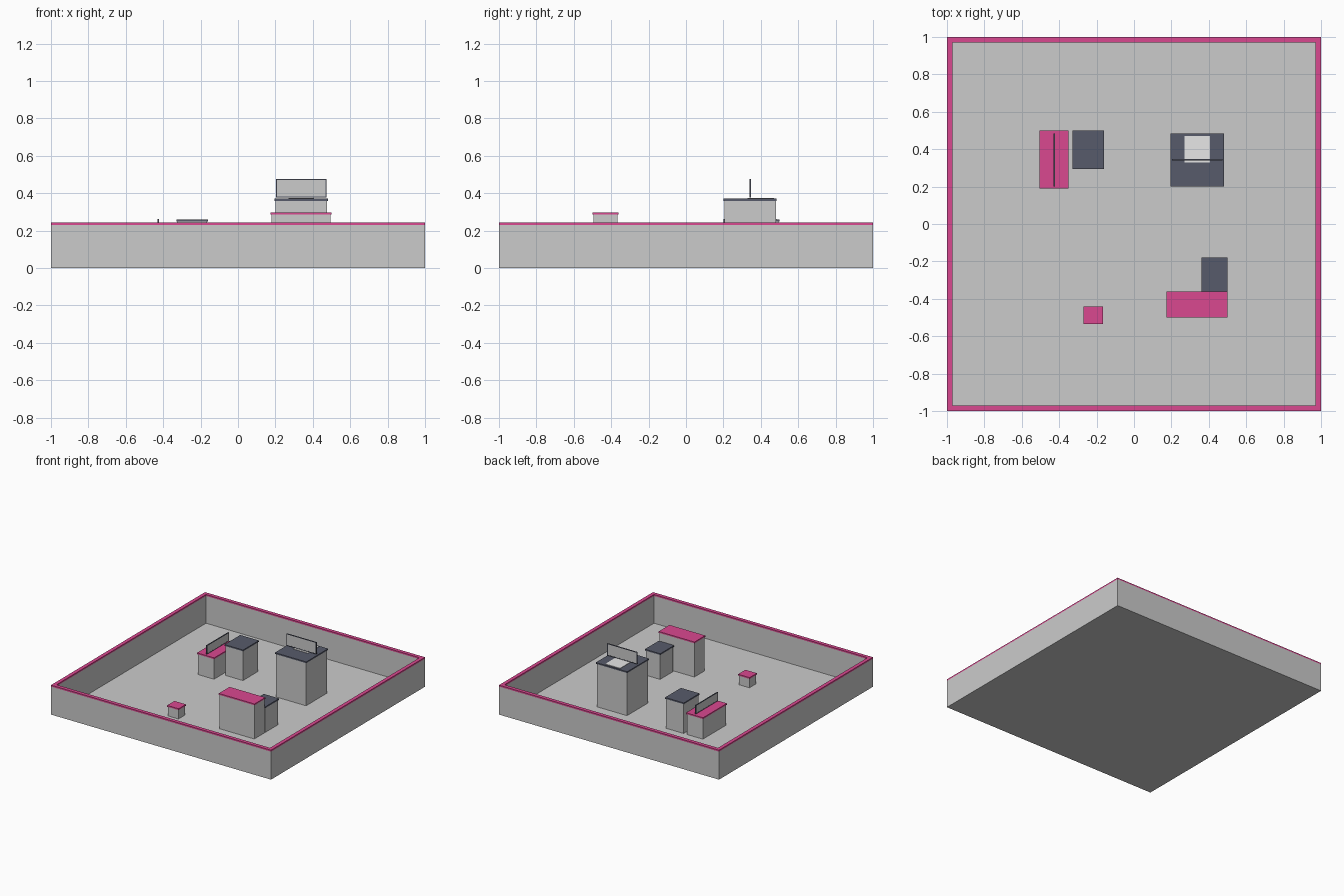
import bpy

cube = bpy.data.objects.get("Cube")
if cube:
    bpy.data.objects.remove(cube, do_unlink=True)


def material(name, r, g, b):
    m = bpy.data.materials.new(name)
    m.use_nodes = True
    m.diffuse_color = (r, g, b, 1)
    m.node_tree.nodes["Principled BSDF"].inputs["Base Color"].default_value = (r, g, b, 1)
    return m


grey = material("grey", 0.60, 0.60, 0.60)
pale = material("pale_grey", 0.84, 0.84, 0.84)
dark = material("dark_slate", 0.095, 0.105, 0.145)
pink = material("pink", 0.70, 0.065, 0.28)


def box(name, mat, x0, x1, y0, y1, z0, z1):
    """Axis-aligned box between two corners."""
    bpy.ops.mesh.primitive_cube_add(size=1)
    ob = bpy.context.object
    ob.name = name
    lo, hi = (x0, y0, z0), (x1, y1, z1)
    for v in ob.data.vertices:
        v.co = [hi[i] if v.co[i] > 0 else lo[i] for i in range(3)]
    ob.data.materials.append(mat)
    return ob


def ring(name, mat, outer, inner, z0, z1):
    """Square wall loop made of four mitre-free strips."""
    for side, s in (("right", -1), ("left", 1)):
        a, b = sorted((s * inner, s * outer))
        box(name + "_" + side, mat, a, b, -outer, outer, z0, z1)
    for side, s in (("front", -1), ("back", 1)):
        a, b = sorted((s * inner, s * outer))
        box(name + "_" + side, mat, -inner, inner, a, b, z0, z1)


def counter(name, mat, x0, x1, y0, y1, top):
    """Grey block with a thin coloured top that overhangs slightly."""
    lip, thick = 0.005, 0.011
    box(name + "_body", grey, x0 + lip, x1 - lip, y0 + lip, y1 - lip, 0.001, top - thick)
    box(name + "_top", mat, x0, x1, y0, y1, top - thick, top)


def screen(name, axis, at, a, b, z0, z1):
    """Upright thin panel with a dark border; axis is its run direction."""
    def slab(part, mat, u0, u1, w0, w1, half):
        if axis == "x":
            box(name + part, mat, u0, u1, at - half, at + half, w0, w1)
        else:
            box(name + part, mat, at - half, at + half, u0, u1, w0, w1)
    t, half = 0.005, 0.004
    slab("_panel", grey, a + t, b - t, z0 + t, z1 - t, half * 0.8)
    slab("_lower_edge", dark, a, b, z0, z0 + t, half)
    slab("_upper_edge", dark, a, b, z1 - t, z1, half)
    slab("_start_edge", dark, a, a + t, z0 + t, z1 - t, half)
    slab("_end_edge", dark, b - t, b, z0 + t, z1 - t, half)


# Room shell
box("floor", grey, -0.97, 0.97, -0.97, 0.97, 0, 0.006)
ring("wall", grey, 1.0, 0.97, 0, 0.23)
ring("wall_rim", pink, 1.0, 0.97, 0.23, 0.242)

# Counters and stools
counter("tall_counter", dark, 0.195, 0.48, 0.2, 0.485, 0.37)
counter("side_counter", pink, -0.505, -0.35, 0.19, 0.5, 0.185)
counter("side_cabinet", dark, -0.33, -0.16, 0.295, 0.5, 0.26)
counter("front_counter", pink, 0.175, 0.5, -0.5, -0.36, 0.297)
counter("front_cabinet", dark, 0.36, 0.5, -0.36, -0.18, 0.22)
counter("stool", pink, -0.27, -0.165, -0.535, -0.44, 0.093)

# Pale work plate and upright screens
box("work_plate", pale, 0.27, 0.405, 0.33, 0.47, 0.37, 0.373)
screen("tall_screen", "x", 0.343, 0.203, 0.473, 0.378, 0.475)
screen("side_screen", "y", -0.427, 0.2, 0.485, 0.19, 0.262)
